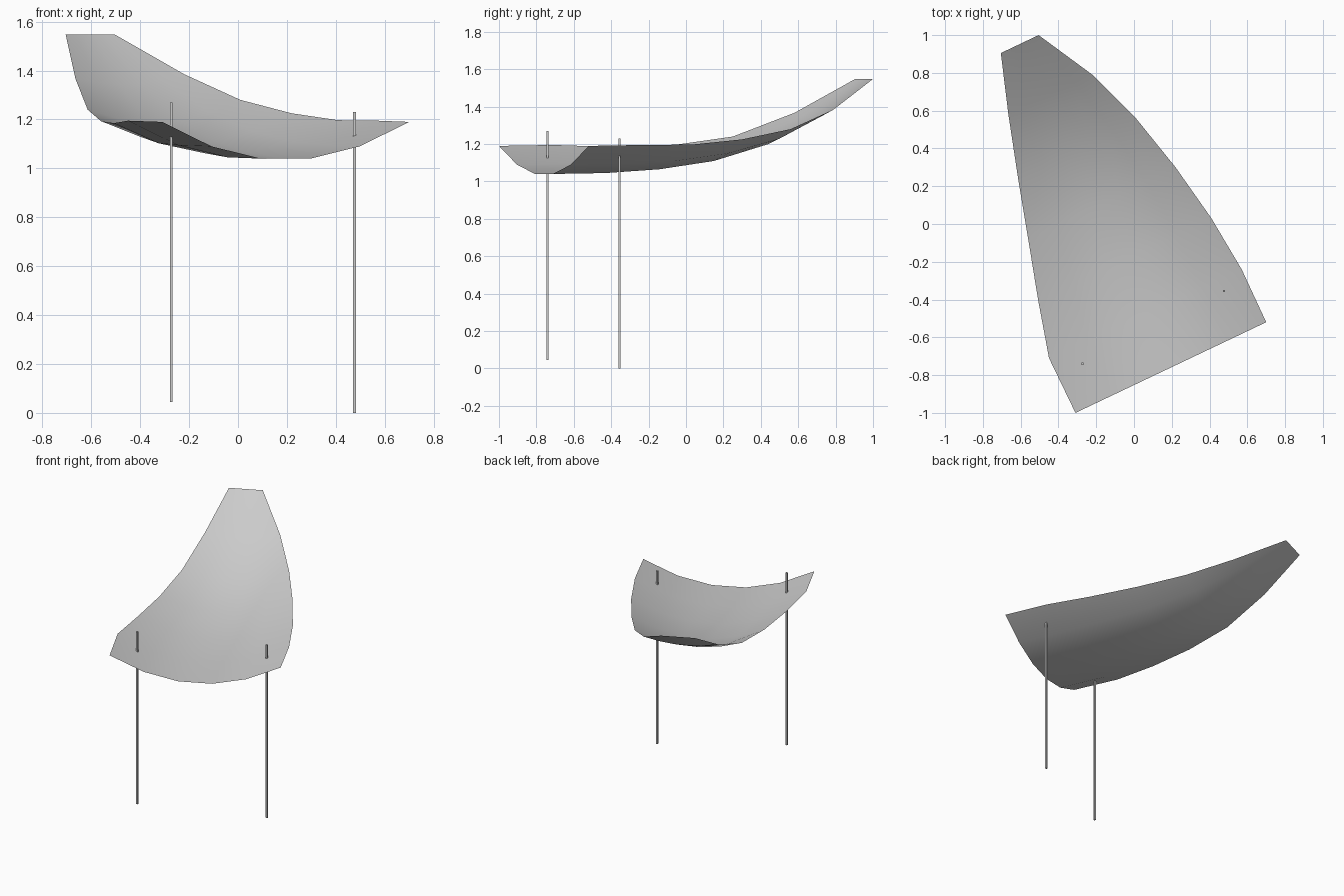
import bpy
import bmesh
from mathutils import Vector

cube = bpy.data.objects.get("Cube")
if cube:
    bpy.data.objects.remove(cube)


def make_material(name, value):
    mat = bpy.data.materials.new(name)
    mat.use_nodes = True
    colour = (value, value, value, 1)
    mat.diffuse_color = colour
    mat.node_tree.nodes["Principled BSDF"].inputs["Base Color"].default_value = colour
    return mat


grey = make_material("light grey", 0.6)


def add_object(name, bm):
    mesh = bpy.data.meshes.new(name)
    bm.to_mesh(mesh)
    bm.free()
    mesh.materials.append(grey)
    obj = bpy.data.objects.new(name, mesh)
    bpy.context.collection.objects.link(obj)
    return obj


# Canopy: ribs hang between the two side edges, flattening toward the raised end
left_edge = [(-.31, -1, 1.19), (-.45, -.71, 1.195), (-.508, -.40, 1.185), (-.56, -.08, 1.193),
             (-.615, .25, 1.24), (-.665, .58, 1.367), (-.705, .905, 1.548)]
right_edge = [(.70, -.52, 1.19), (.57, -.24, 1.195), (.41, .03, 1.197), (.22, .30, 1.225),
              (.01, .56, 1.28), (-.22, .79, 1.385), (-.505, 1, 1.548)]
sag = [.15, .15, .127, .103, .066, .03, 0]
section = [0, .667, 1, 1, .667, 0]

bm = bmesh.new()
ribs = []
for left, right, depth in zip(left_edge, right_edge, sag):
    rib = []
    for i, drop in enumerate(section):
        point = Vector(left).lerp(Vector(right), i / (len(section) - 1))
        point.z -= depth * drop
        rib.append(bm.verts.new(point))
    ribs.append(rib)
for a, b in zip(ribs, ribs[1:]):
    for i in range(len(section) - 1):
        face = bm.faces.new((a[i], a[i + 1], b[i + 1], b[i]))
        face.smooth = True
add_object("canopy", bm)


# Poles: thin square posts that pass through the canopy
def add_pole(name, x, y, bottom, top, width=.012):
    bm = bmesh.new()
    bmesh.ops.create_cube(bm, size=1)
    bmesh.ops.scale(bm, vec=(width, width, top - bottom), verts=bm.verts)
    bmesh.ops.translate(bm, vec=(x, y, (top + bottom) / 2), verts=bm.verts)
    add_object(name, bm)


add_pole("right_pole", -.273, -.74, .045, 1.27)
add_pole("left_pole", .476, -.355, 0, 1.23)
